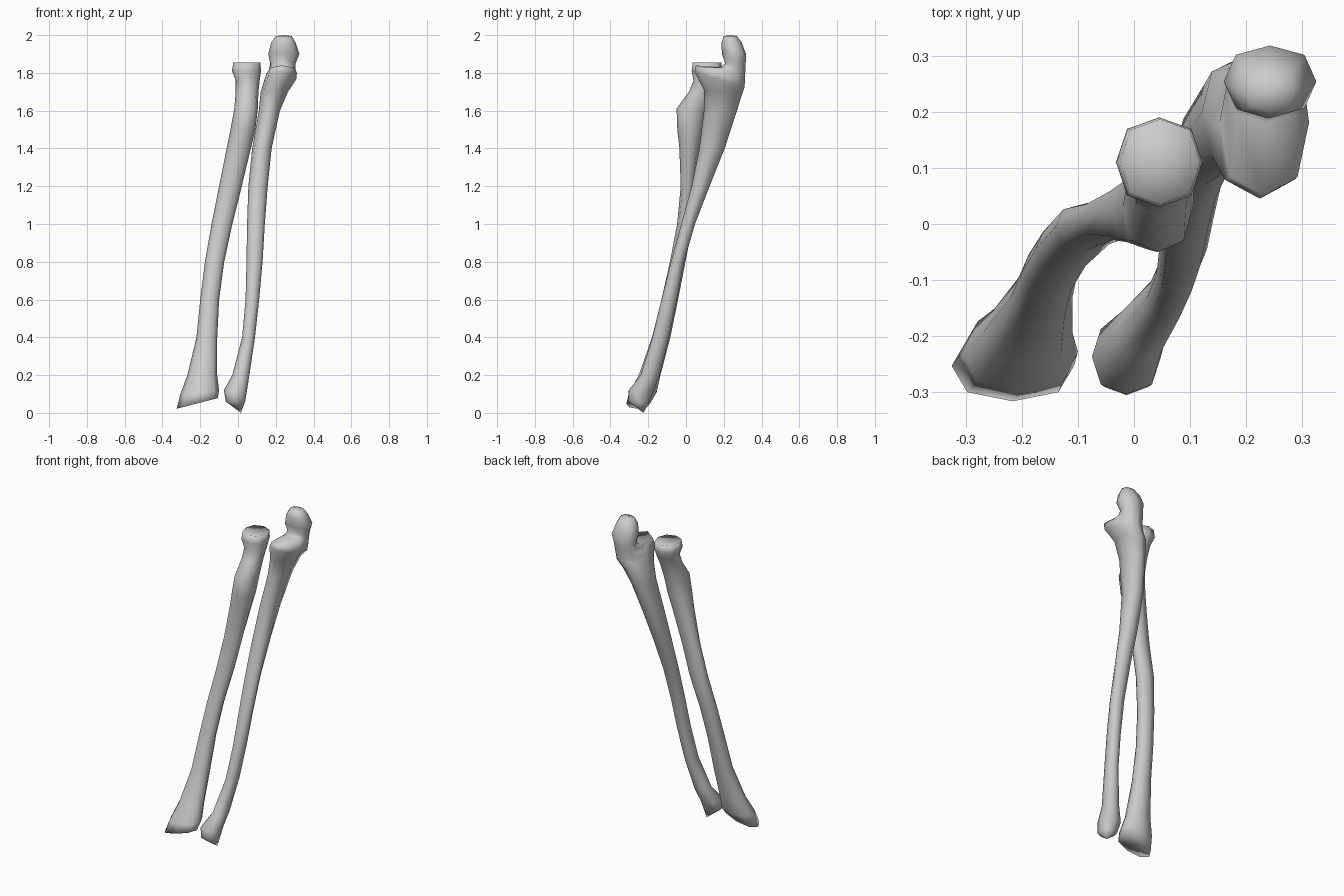
import bpy, bmesh, math

SIDES = 8


def bone(name, rings, top, bottom):
    """Loft rings (z, x0, x1, y0, y1, slope_x, slope_y) and close with a centre point at each end."""
    bm = bmesh.new()
    loops = []
    for z, x0, x1, y0, y1, sx, sy in rings:
        cx, cy, rx, ry = (x0 + x1) / 2, (y0 + y1) / 2, (x1 - x0) / 2, (y1 - y0) / 2
        loop = []
        for i in range(SIDES):
            a = 2 * math.pi * i / SIDES
            dx, dy = rx * math.cos(a), ry * math.sin(a)
            if i % 2:  # slightly fuller corners
                dx, dy = dx * 1.05, dy * 1.05
            loop.append(bm.verts.new((cx + dx, cy + dy, z + sx * dx + sy * dy)))
        loops.append(loop)
    for a, b in zip(loops, loops[1:]):
        for i in range(SIDES):
            j = (i + 1) % SIDES
            bm.faces.new((a[i], b[i], b[j], a[j]))
    for loop, point in ((loops[0], top), (loops[-1], bottom)):
        c = bm.verts.new(point)
        for i in range(SIDES):
            bm.faces.new((loop[i], loop[(i + 1) % SIDES], c))
    bmesh.ops.recalc_face_normals(bm, faces=bm.faces)
    for f in bm.faces:
        f.smooth = True
    mesh = bpy.data.meshes.new(name)
    bm.to_mesh(mesh)
    bm.free()
    ob = bpy.data.objects.new(name, mesh)
    bpy.context.collection.objects.link(ob)
    return ob


# Radius: dished head, neck, tuberosity, shaft, flared wrist end
bone("radius", [
    (1.855, -.025, .118, .035, .187, 0, 0),
    (1.81, -.032, .122, .03, .19, 0, 0),
    (1.76, -.012, .115, .04, .165, 0, 0),
    (1.70, -.012, .108, .015, .14, 0, 0),
    (1.61, -.02, .105, -.05, .112, 0, 0),
    (1.50, -.04, .092, -.046, .09, 0, 0),
    (1.40, -.06, .068, -.035, .072, 0, 0),
    (1.20, -.10, .02, -.028, .045, 0, 0),
    (1.00, -.14, -.03, -.047, .037, 0, 0),
    (.80, -.175, -.073, -.085, -.003, 0, 0),
    (.60, -.20, -.10, -.13, -.042, 0, 0),
    (.40, -.22, -.11, -.18, -.083, 0, 0),
    (.20, -.268, -.11, -.25, -.135, 0, 0),
    (.11, -.305, -.10, -.30, -.155, .1, 0),
    (.05, -.325, -.107, -.316, -.19, .26, 0),
], (.047, .11, 1.835), (-.20, -.255, .065))

# Ulna: hooked olecranon, notch, coronoid lip, shaft, small distal head with styloid
bone("ulna", [
    (1.995, .20, .285, .20, .27, 0, 0),
    (1.96, .175, .305, .188, .295, 0, 0),
    (1.90, .16, .325, .19, .318, 0, 0),
    (1.85, .17, .305, .208, .316, 0, 0),
    (1.82, .165, .303, .18, .314, 0, -.15),
    (1.80, .152, .312, .05, .312, 0, -.3),
    (1.765, .14, .308, .045, .31, 0, -.3),
    (1.70, .12, .265, .095, .298, 0, -.1),
    (1.60, .11, .222, .095, .27, 0, 0),
    (1.40, .075, .178, .07, .205, 0, 0),
    (1.20, .055, .157, .03, .125, 0, 0),
    (1.00, .048, .142, -.025, .048, 0, 0),
    (.80, .045, .13, -.08, -.01, 0, 0),
    (.60, .04, .112, -.13, -.048, 0, 0),
    (.40, .022, .09, -.178, -.09, 0, 0),
    (.20, -.03, .06, -.24, -.14, 0, 0),
    (.12, -.075, .048, -.303, -.17, 0, 0),
    (.06, -.065, .038, -.305, -.195, 0, 0),
], (.243, .237, 2.0), (.015, -.225, 0.0))
